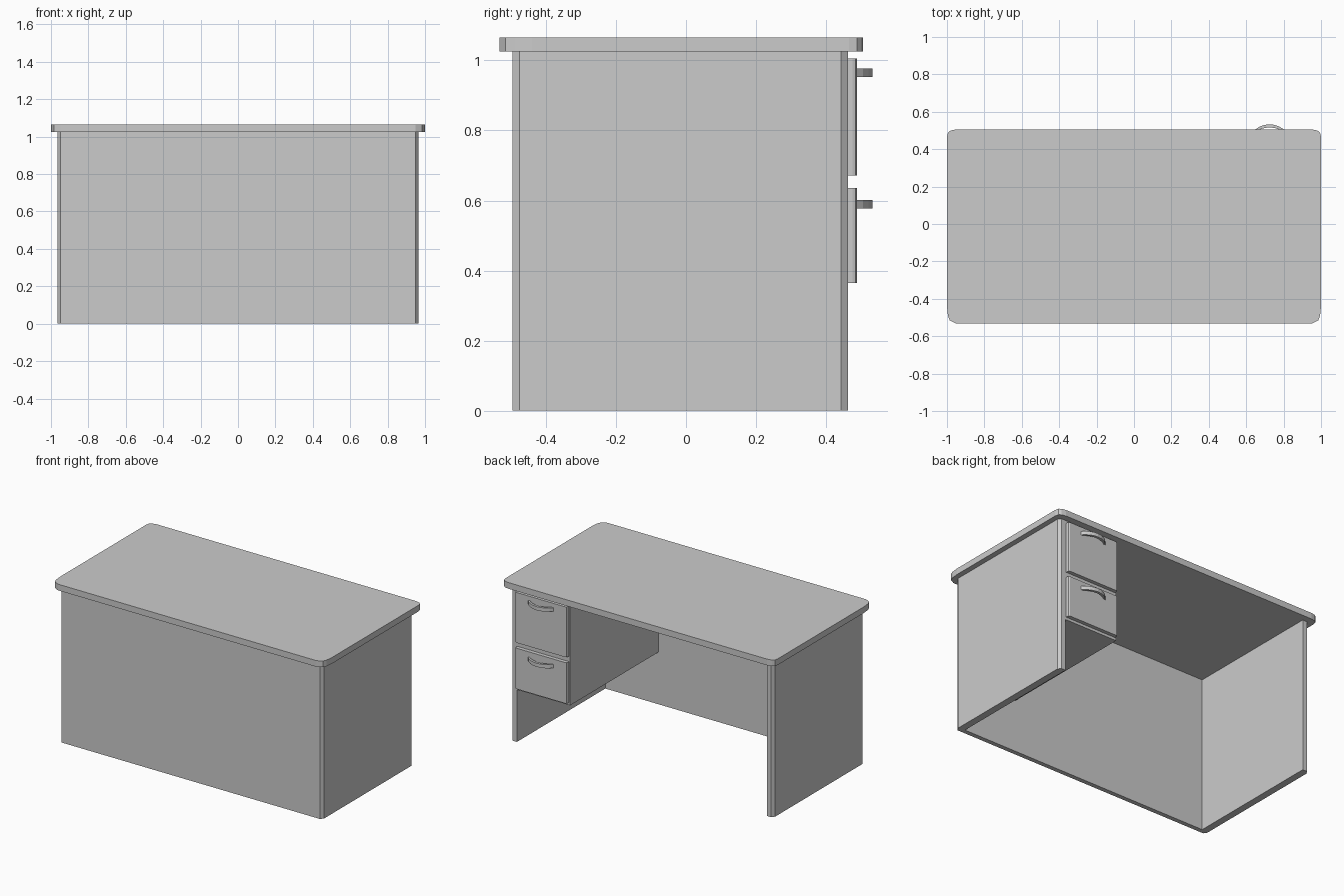
import bpy, bmesh, math

if "Cube" in bpy.data.objects:
    bpy.data.objects.remove(bpy.data.objects["Cube"])


def prism(name, outline, z0, z1):
    """Extrude a flat plan outline (counter-clockwise) from z0 to z1."""
    bm = bmesh.new()
    face = bm.faces.new([bm.verts.new((x, y, z0)) for x, y in outline])
    res = bmesh.ops.extrude_face_region(bm, geom=[face])
    top = [v for v in res["geom"] if isinstance(v, bmesh.types.BMVert)]
    bmesh.ops.translate(bm, verts=top, vec=(0, 0, z1 - z0))
    bmesh.ops.recalc_face_normals(bm, faces=bm.faces)
    mesh = bpy.data.meshes.new(name)
    bm.to_mesh(mesh)
    bm.free()
    obj = bpy.data.objects.new(name, mesh)
    bpy.context.collection.objects.link(obj)
    return obj


def mirrored(half):
    """Complete an outline given its +x half."""
    return half + [(-x, y) for x, y in reversed(half)]


def rect(x0, x1, y0, y1):
    return [(x0, y0), (x1, y0), (x1, y1), (x0, y1)]


# Desk top with softened corners
prism("desk_top", mirrored([
    (0.95, -0.533), (0.985, -0.515), (0.995, -0.49), (1.0, -0.44),
    (1.0, 0.465), (0.995, 0.488), (0.98, 0.5), (0.95, 0.506)]), 1.025, 1.066)

# U-shaped body: two side panels and the front panel, chamfered corners
prism("body_panels", mirrored([
    (0.95, -0.495), (0.965, -0.475), (0.965, 0.443), (0.95, 0.463),
    (0.918, 0.463), (0.918, -0.465)]), 0.0, 1.025)

# Hanging drawer cabinet on the right side
prism("drawer_cabinet", rect(0.527, 0.918, -0.465, 0.463), 0.347, 1.025)

# Handle plan shape: a bowed strip between two arcs
CX = 0.725


def arc(half_width, y_base, sag, n=8):
    r = (half_width ** 2 + sag ** 2) / (2 * sag)
    a = math.asin(half_width / r)
    return [(CX + r * math.sin(-a + 2 * a * i / n),
             y_base + sag - r + r * math.cos(-a + 2 * a * i / n))
            for i in range(n + 1)]


handle = arc(0.095, 0.486, 0.047) + arc(0.083, 0.486, 0.03)[::-1]

# Drawer fronts with eased vertical edges, each with a handle
front = [(0.535, 0.463), (0.915, 0.463), (0.915, 0.475), (0.912, 0.484),
         (0.905, 0.488), (0.545, 0.488), (0.538, 0.484), (0.535, 0.475)]
for label, z0, z1, zh in (("upper", 0.672, 1.006, 0.953),
                          ("lower", 0.365, 0.636, 0.577)):
    prism(label + "_drawer_front", front, z0, z1)
    prism(label + "_drawer_handle", handle, zh, zh + 0.024)
